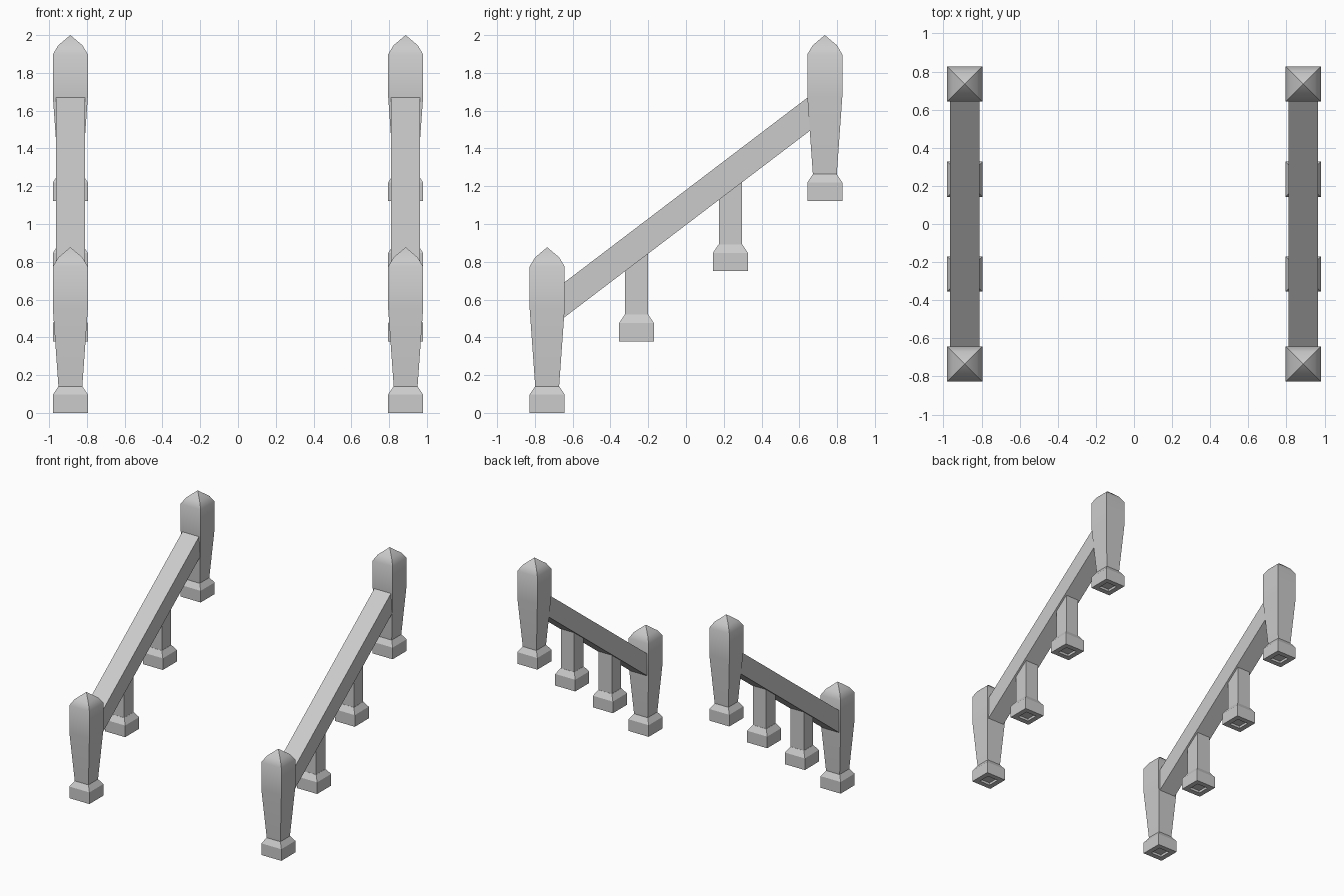
import bpy, bmesh, math

cube = bpy.data.objects.get("Cube")
if cube:
    bpy.data.objects.remove(cube, do_unlink=True)

stone = bpy.data.materials.new("grey_stone")
stone.use_nodes = True
GREY = (0.6, 0.6, 0.6, 1)
stone.diffuse_color = GREY
stone.node_tree.nodes["Principled BSDF"].inputs["Base Color"].default_value = GREY


def finish(bm, name, location, smooth=False):
    bmesh.ops.recalc_face_normals(bm, faces=bm.faces)
    mesh = bpy.data.meshes.new(name)
    bm.to_mesh(mesh)
    bm.free()
    mesh.materials.append(stone)
    obj = bpy.data.objects.new(name, mesh)
    obj.location = location
    bpy.context.collection.objects.link(obj)
    if smooth:
        bpy.ops.object.select_all(action="DESELECT")
        obj.select_set(True)
        bpy.context.view_layer.objects.active = obj
        bpy.ops.object.shade_smooth_by_angle(angle=math.radians(40))


def square_loft(name, location, profile, smooth=False):
    """Stack square rings given as (half width, height); zero width makes a tip."""
    bm = bmesh.new()
    rings = []
    for half, z in profile:
        corners = [(-1, -1), (1, -1), (1, 1), (-1, 1)] if half else [(0, 0)]
        rings.append([bm.verts.new((a * half, b * half, z)) for a, b in corners])
    for low, high in zip(rings, rings[1:]):
        for i in range(4):
            j = (i + 1) % 4
            top = [high[j], high[i]] if len(high) == 4 else [high[0]]
            bm.faces.new([low[i], low[j]] + top)
    for ring in (rings[0], rings[-1]):
        if len(ring) == 4:
            bm.faces.new(ring)
    finish(bm, name, location, smooth)


def rail_z(y):
    """Height of the rail's underside."""
    return 0.505 + 0.76 * (y + 0.645)


def rail(name, x, half_x, half_y, thick):
    bm = bmesh.new()
    outline = [(-half_y, 0), (half_y, 0), (half_y, thick), (-half_y, thick)]
    side = bm.faces.new([bm.verts.new((-half_x, y, rail_z(y) + up)) for y, up in outline])
    new = bmesh.ops.extrude_face_region(bm, geom=[side])["geom"]
    moved = [v for v in new if isinstance(v, bmesh.types.BMVert)]
    bmesh.ops.translate(bm, verts=moved, vec=(2 * half_x, 0, 0))
    finish(bm, name, (x, 0, 0))


# Plinth has a shallow recess underneath and a sloped shoulder
BASE = [(0.05, 0.02), (0.05, 0), (0.0925, 0), (0.0925, 0.097), (0.0625, 0.142)]
POST = [(0.0625, 0.13), (0.0925, 0.55), (0.0925, 0.775), (0.064, 0.823), (0, 0.877)]

for side, x in (("left", 0.8875), ("right", -0.8875)):
    # End posts with tapered shafts and pointed caps
    for end, y, z in (("front", -0.735, 0), ("back", 0.735, 1.123)):
        square_loft(f"{side}_{end}_post_base", (x, y, z), BASE)
        square_loft(f"{side}_{end}_post", (x, y, z), POST, smooth=True)
    # Short balusters running up into the rail
    for end, y, z in (("lower", -0.262, 0.378), ("upper", 0.235, 0.75)):
        square_loft(f"{side}_{end}_baluster_base", (x, y, z), BASE)
        top = rail_z(y) + 0.09 - z
        square_loft(f"{side}_{end}_baluster", (x, y, z), [(0.061, 0.13), (0.061, top)])
    # Sloping handrail
    rail(f"{side}_handrail", x, 0.077, 0.68, 0.185)
